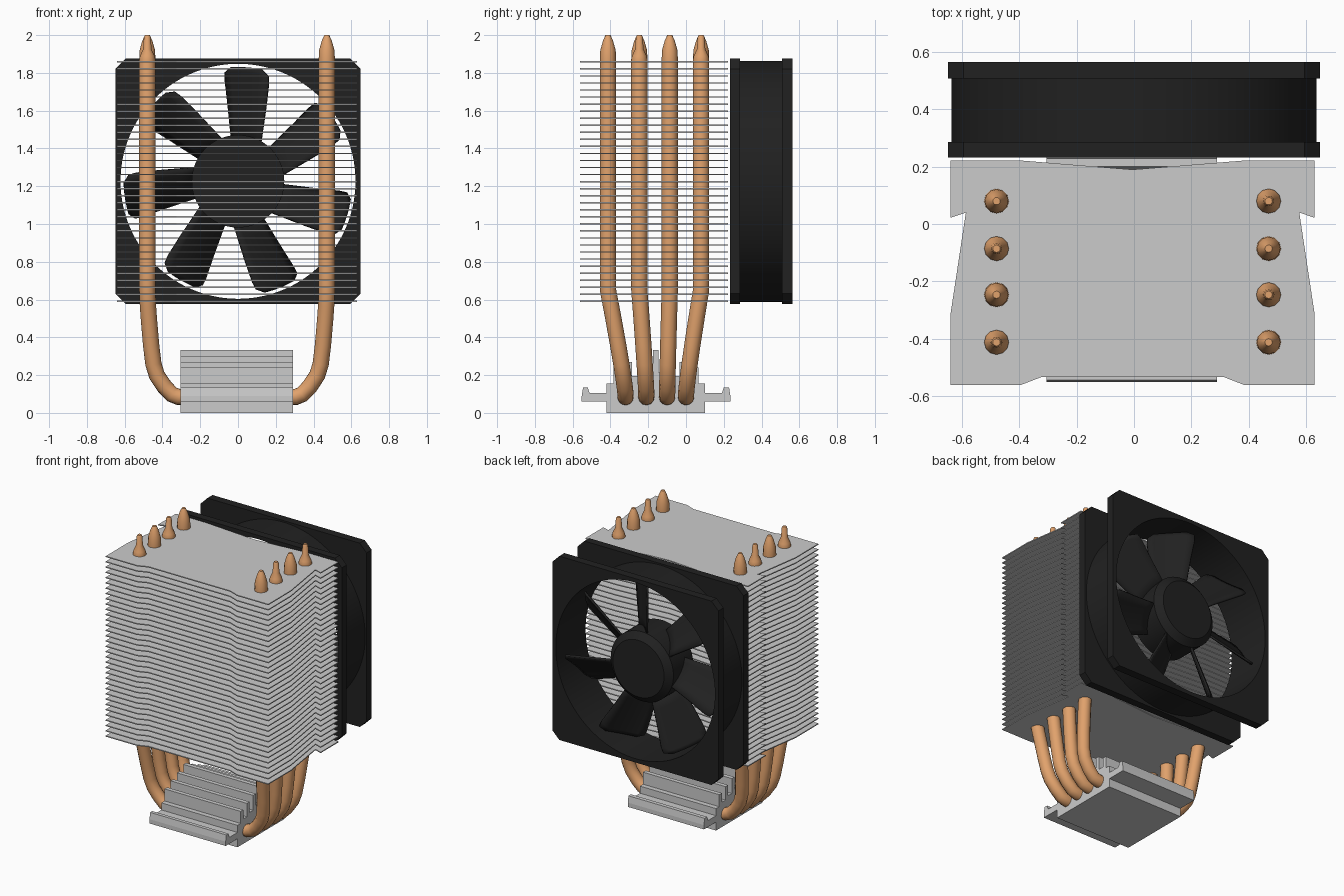
import bpy, bmesh, math

if "Cube" in bpy.data.objects:
    bpy.data.objects.remove(bpy.data.objects["Cube"])

def material(name, rgb):
    m = bpy.data.materials.new(name)
    m.diffuse_color = (*rgb, 1)
    m.use_nodes = True
    m.node_tree.nodes["Principled BSDF"].inputs["Base Color"].default_value = m.diffuse_color
    return m

BLACK = material("black_plastic", (0.015, 0.015, 0.015))
COPPER = material("copper", (0.75, 0.36, 0.15))

def make(name, verts, faces, mat=None, smooth=False):
    me = bpy.data.meshes.new(name)
    me.from_pydata(verts, [], faces)
    bm = bmesh.new()
    bm.from_mesh(me)
    bmesh.ops.recalc_face_normals(bm, faces=bm.faces)
    bm.to_mesh(me)
    bm.free()
    ob = bpy.data.objects.new(name, me)
    bpy.context.collection.objects.link(ob)
    if mat:
        me.materials.append(mat)
    if smooth:
        activate(ob)
        bpy.ops.object.shade_smooth_by_angle(angle=math.radians(30))
    return ob

def activate(ob):
    bpy.ops.object.select_all(action='DESELECT')
    ob.select_set(True)
    bpy.context.view_layer.objects.active = ob

def prism(name, pts, place, a, b):
    """Extrude a 2D outline between a and b; place maps (u, v, t) to xyz."""
    n = len(pts)
    verts = [place(u, v, a) for u, v in pts] + [place(u, v, b) for u, v in pts]
    faces = [tuple(range(n)), tuple(range(n, 2 * n))]
    faces += [(i, (i + 1) % n, n + (i + 1) % n, n + i) for i in range(n)]
    return make(name, verts, faces)

def lathe(name, loops, closed, mat):
    """Skin a list of equal-length loops."""
    n, k = len(loops[0]), len(loops)
    verts = [p for l in loops for p in l]
    faces = []
    for j in range(k if closed else k - 1):
        a, b = j * n, (j + 1) % k * n
        faces += [(a + i, a + (i + 1) % n, b + (i + 1) % n, b + i) for i in range(n)]
    if not closed:
        faces += [tuple(range(n)), tuple(range((k - 1) * n, k * n))]
    return make(name, verts, faces, mat, True)

# cooling fin stack
CX = -0.005
half = [(0, 0.19), (0.395, 0.222), (0.635, 0.222), (0.635, 0.022), (0.582, 0.04),
        (0.635, -0.31), (0.635, -0.562), (0.39, -0.562), (0.32, -0.535)]
outline = half + [(-x, y) for x, y in half[:0:-1]]
FINS, Z0, Z1, T = 35, 0.587, 1.862, 0.007
fins = prism("cooling_fins", outline, lambda u, v, t: (u + CX, v, t), Z0, Z0 + T)
arr = fins.modifiers.new("stack", 'ARRAY')
arr.count = FINS
arr.use_relative_offset = False
arr.use_constant_offset = True
arr.constant_offset_displace = (0, 0, (Z1 - T - Z0) / (FINS - 1))

# base block with side flanges and stepped ribs, extruded along x
prof = [(-0.42, 0), (0.1, 0), (0.1, 0.06), (0.235, 0.06), (0.235, 0.09), (0.228, 0.135),
        (0.2, 0.135), (0.19, 0.105), (0.1, 0.105), (0.1, 0.155)]
ribs = [(-0.37, 0.24), (-0.30, 0.27), (-0.23, 0.30), (-0.16, 0.333),
        (-0.09, 0.30), (-0.02, 0.27), (0.05, 0.24)]
for i, (y, top) in reversed(list(enumerate(ribs))):
    # groove floors rise toward the middle rib
    right = 0.155 + 0.02 * min(i, 6 - i) if i >= 3 else 0.155 + 0.02 * (min(i, 6 - i) + 1)
    left = 0.155 + 0.02 * min(i, 6 - i) if i <= 3 else 0.155 + 0.02 * (min(i, 6 - i) + 1)
    prof += [(y + 0.015, right), (y + 0.015, top), (y - 0.015, top), (y - 0.015, left)]
prof += [(-0.42, 0.155), (-0.42, 0.105), (-0.51, 0.105), (-0.52, 0.135), (-0.545, 0.135),
         (-0.552, 0.09), (-0.552, 0.06), (-0.42, 0.06)]
prism("base_block", prof, lambda u, v, t: (t, u, v), -0.305, 0.29)

# four U-shaped heat pipes, tips alternately tapered and crimped
side = [(0.25, 0.082), (0.31, 0.084), (0.345, 0.098), (0.385, 0.14), (0.425, 0.20), (0.443, 0.26),
        (0.455, 0.36), (0.467, 0.50), (0.472, 0.57), (0.475, 0.65), (0.475, 0.75)]
TAPER = [(1.87, 1), (1.92, 0.95), (1.97, 0.62), (2.0, 0.3)]
CRIMP = [(1.87, 1), (1.89, 0.9), (1.925, 0.52), (1.99, 0.42), (2.0, 0.3)]

def pipe(name, y_low, y_high, tips):
    def arm(s, tip):
        out = []
        for x, z, r in [(x, z, 1) for x, z in side] + [(0.475, z, r) for z, r in tip]:
            f = min(max((z - 0.1) / 0.55, 0), 1)
            f = f ** 1.15
            out.append((CX + s * x, y_low + (y_high - y_low) * f, z, r))
        return out
    path = arm(-1, tips[0])[::-1] + arm(1, tips[1])
    cu = bpy.data.curves.new(name, 'CURVE')
    cu.dimensions = '3D'
    cu.bevel_depth = 0.043
    cu.bevel_resolution = 4
    cu.use_fill_caps = True
    sp = cu.splines.new('POLY')
    sp.points.add(len(path) - 1)
    for p, (x, y, z, r) in zip(sp.points, path):
        p.co = (x, y, z, 1)
        p.radius = r
    cu.materials.append(COPPER)
    ob = bpy.data.objects.new(name, cu)
    bpy.context.collection.objects.link(ob)
    activate(ob)
    bpy.ops.object.convert(target='MESH')
    bpy.ops.object.shade_smooth_by_angle(angle=math.radians(40))

for i, (lo, hi) in enumerate([(-0.32, -0.413), (-0.21, -0.247), (-0.1, -0.086), (0.0, 0.08)]):
    pipe(f"heat_pipe_{i + 1}", lo, hi, (CRIMP, TAPER) if i % 2 == 0 else (TAPER, CRIMP))

# fan frame: two chamfered square flanges joined by a round duct
FZ, N = 1.226, 144

def ring(r, y):
    return [(r * math.cos(a), y, FZ + r * math.sin(a))
            for a in (2 * math.pi * i / N for i in range(N))]

def square(y):
    pts = []
    for i in range(N):
        a = 2 * math.pi * i / N
        c, s = abs(math.cos(a)), abs(math.sin(a))
        r = min(0.649 / max(c, s), 1.2436 / (c + s))
        pts.append((r * math.cos(a), y, FZ + r * math.sin(a)))
    return pts

lathe("fan_frame", [ring(0.622, 0.232), square(0.232), square(0.286), ring(0.638, 0.286),
                    ring(0.638, 0.508), square(0.508), square(0.565), ring(0.622, 0.565)],
      True, BLACK)

# fan hub
lathe("fan_hub", [ring(0.245, 0.27), ring(0.245, 0.49), ring(0.2, 0.53)], False, BLACK)

# seven pitched fan blades: (radius, clockwise edge offsets)
rows = [(0.2, -0.03, 0.115), (0.3, -0.04, 0.13), (0.42, -0.052, 0.148), (0.54, -0.066, 0.162),
        (0.58, -0.066, 0.16), (0.605, -0.035, 0.125)]
M = 7
verts, faces = [], []
for b in range(7):
    a = 2 * math.pi * b / 7
    start = len(verts)
    for r, s0, s1 in rows:
        for j in range(M):
            s = s0 + (s1 - s0) * j / (M - 1)
            h = math.sqrt(r * r - s * s)
            y = 0.40 - 0.9 * (s - 0.045) + 2 * (s - 0.045) ** 2
            verts.append((s * math.cos(a) + h * math.sin(a), y,
                          FZ + h * math.cos(a) - s * math.sin(a)))
    for i in range(len(rows) - 1):
        for j in range(M - 1):
            k = start + i * M + j
            faces.append((k, k + 1, k + M + 1, k + M))
blades = make("fan_blades", verts, faces, BLACK, True)
sol = blades.modifiers.new("thickness", 'SOLIDIFY')
sol.thickness = 0.014
sol.offset = 0
